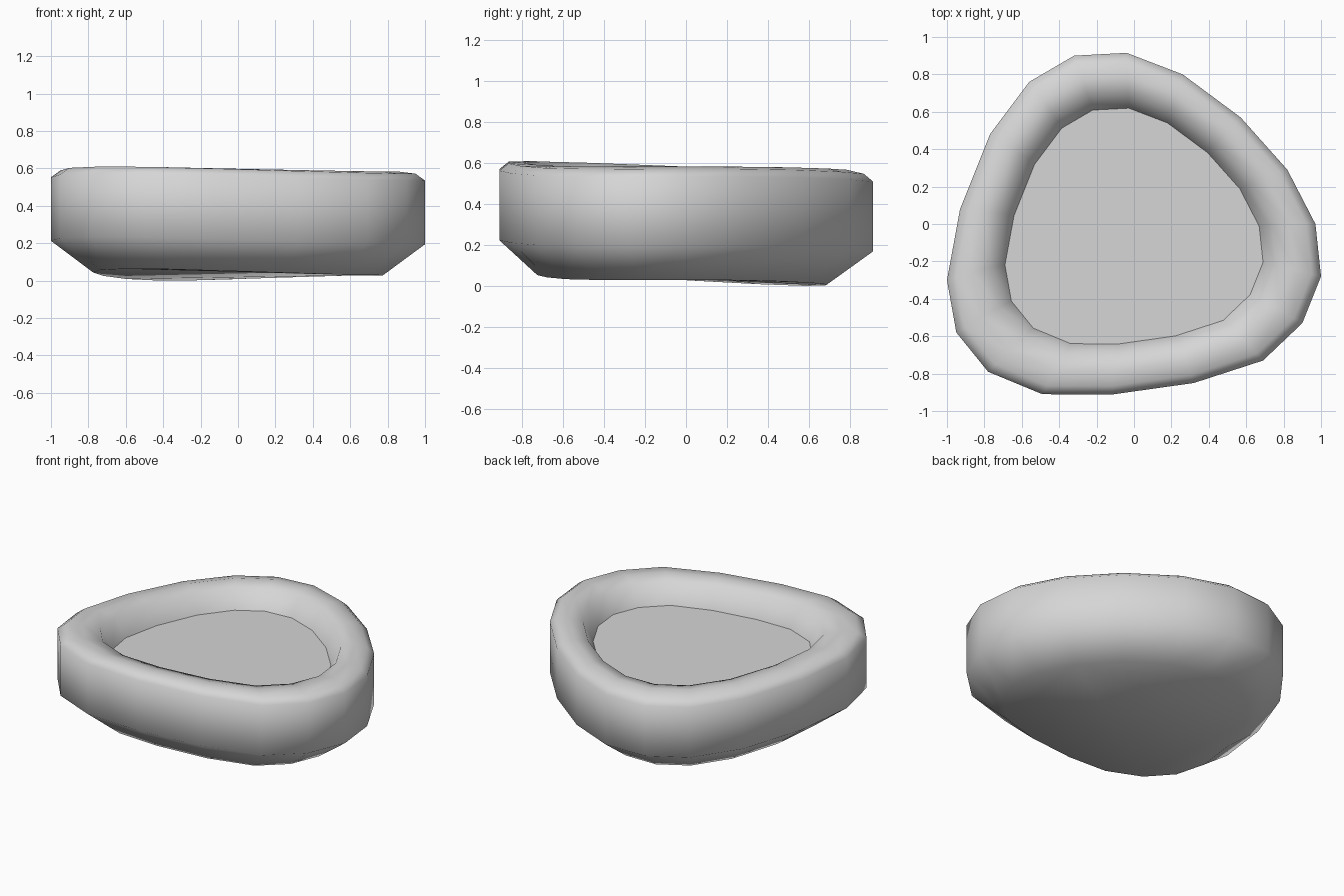
import bpy, bmesh

cube = bpy.data.objects.get("Cube")
if cube:
    bpy.data.objects.remove(cube, do_unlink=True)

# One plain grey
grey = bpy.data.materials.new("plain_grey")
grey.use_nodes = True
colour = (0.67, 0.67, 0.67, 1)
grey.diffuse_color = colour
grey.node_tree.nodes["Principled BSDF"].inputs["Base Color"].default_value = colour

# Rounded triangular plan of the bowl
outline = [(-.04, .915), (-.32, .90), (-.56, .76), (-.77, .48), (-.93, .08), (-1, -.30),
           (-.95, -.58), (-.78, -.79), (-.49, -.91), (-.12, -.912), (.32, -.85), (.69, -.73),
           (.90, -.53), (1, -.28), (.97, 0), (.82, .29), (.57, .57), (.26, .80)]

# Cross-section from the underside to the well: scale, forward shift, height, amount of warp
section = [(.775, .02, .029, 1.1), (1, 0, .195, 1), (1, 0, .535, 1), (.95, 0, .572, 1),
           (.86, 0, .583, .7), (.76, .005, .562, .7), (.69, .012, .43, .3)]


def make_object(name, bm):
    bmesh.ops.recalc_face_normals(bm, faces=bm.faces)
    mesh = bpy.data.meshes.new(name)
    bm.to_mesh(mesh)
    bm.free()
    mesh.materials.append(grey)
    obj = bpy.data.objects.new(name, mesh)
    bpy.context.collection.objects.link(obj)
    return obj


def ring(bm, scale, shift, height, warp):
    # Each ring leans back and twists slightly, so the bowl is uneven
    return [bm.verts.new((x * scale, y * scale - shift,
                          height + warp * scale * y * (.03 * x - .027)))
            for x, y in outline]


# Bowl: lofted rings closed by the underside and the well floor
bm = bmesh.new()
rings = [ring(bm, *row) for row in section]
count = len(outline)
for low, high in zip(rings, rings[1:]):
    for i in range(count):
        j = (i + 1) % count
        bm.faces.new((low[i], low[j], high[j], high[i]))
bm.faces.new(rings[0])
floor = bm.faces.new(rings[-1])
for face in bm.faces:
    face.smooth = True

# Keep a crisp crease around the flat floor
for edge in floor.edges:
    edge.smooth = False
bowl = make_object("bowl", bm)
